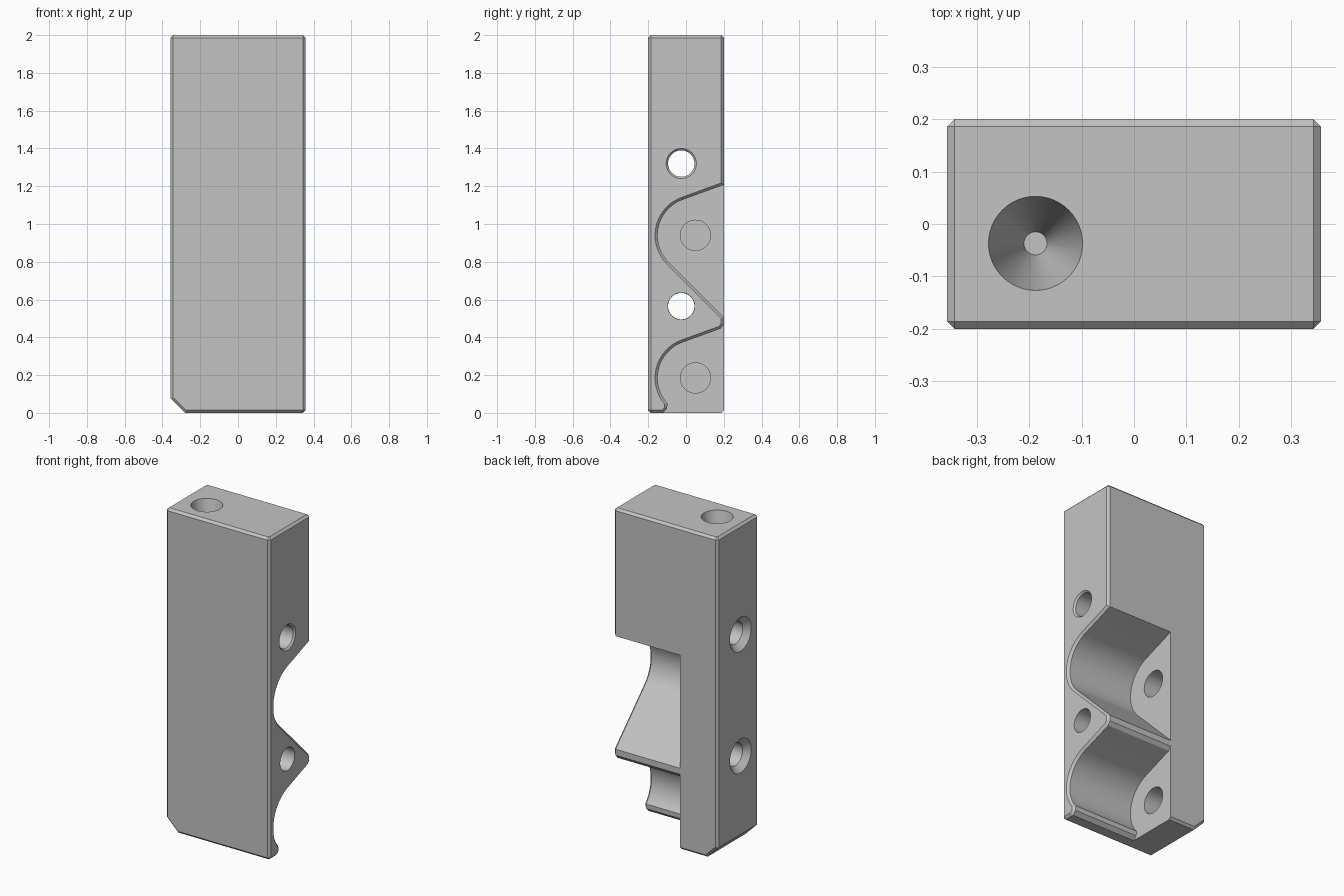
import bpy, bmesh
from math import cos, sin, radians, tan, pi

if "Cube" in bpy.data.objects:
    bpy.data.objects.remove(bpy.data.objects["Cube"])

HX, HY, TOP = 0.357, 0.2, 2.0      # half width, half depth, height
WALL = -0.10                       # inner face of the side wall
CHAMFER = 0.014
ROLL_Y, ROLL_R = 0.05, 0.2         # cradle arcs
ROLL_Z = (0.94, 0.185)


def make_object(name, bm):
    bmesh.ops.recalc_face_normals(bm, faces=bm.faces)
    mesh = bpy.data.meshes.new(name)
    bm.to_mesh(mesh)
    bm.free()
    obj = bpy.data.objects.new(name, mesh)
    bpy.context.collection.objects.link(obj)
    return obj


def loft(name, rings):
    """Closed solid through rings that share a point count."""
    bm = bmesh.new()
    loops = [[bm.verts.new(p) for p in ring] for ring in rings]
    n = len(loops[0])
    for a, b in zip(loops, loops[1:]):
        for i in range(n):
            j = (i + 1) % n
            bm.faces.new((a[i], a[j], b[j], b[i]))
    bm.faces.new(loops[0])
    bm.faces.new(loops[-1])
    return make_object(name, bm)


def drill(name, axis, centre, steps, n=48):
    """Turned cutter along an axis; steps are (position, radius)."""
    u, v = centre
    rings = []
    for pos, r in steps:
        pts = [(u + r * cos(2 * pi * i / n), v + r * sin(2 * pi * i / n)) for i in range(n)]
        rings.append([(pos, a, b) if axis == "X" else (a, b, pos) for a, b in pts])
    return loft(name, rings)


def carve(target, cutter):
    cutter.hide_render = True
    mod = target.modifiers.new("carve", "BOOLEAN")
    mod.operation, mod.solver, mod.object = "DIFFERENCE", "EXACT", cutter
    bpy.context.view_layer.objects.active = target
    bpy.ops.object.modifier_apply(modifier=mod.name)
    bpy.data.objects.remove(cutter)


def arc(z, start, end, n=24):
    angles = [radians(start + (end - start) * i / n) for i in range(n + 1)]
    return [(ROLL_Y + ROLL_R * cos(a), z + ROLL_R * sin(a)) for a in angles]


# Block with one clipped lower corner
outline = [(-HX, 0.077), (-0.28, 0), (HX, 0), (HX, TOP), (-HX, TOP)]
block = loft("bracket_block", [[(x, y, z) for x, z in outline] for y in (-HY, HY)])

# Two cradles cut from the back, with a ridge between and a lip below
upper = arc(ROLL_Z[0], 110, 225)
lower = arc(ROLL_Z[1], 110, 222)
far = 0.3
y0, z0 = upper[0]
y1, z1 = upper[-1]
y2, z2 = lower[0]
slope = tan(radians(20))
profile = [(far, z0 + (far - y0) * slope)] + upper
profile += [(0.188, z1 - (0.188 - y1)), (HY, 0.505), (HY, 0.468)]
profile += [(0.183, z2 + (0.183 - y2) * slope)] + lower
profile += [(-0.1, 0.022), (-0.122, 0), (-0.122, -0.1), (far, -0.1)]
# the ridge crest sits flush with the back
carve(block, loft("cradle_cutter", [[(x, y, z) for y, z in profile] for x in (WALL, 0.5)]))

# Chamfer the outer edges
bm = bmesh.new()
bm.from_mesh(block.data)
bmesh.ops.remove_doubles(bm, verts=bm.verts, dist=0.0005)
bmesh.ops.dissolve_limit(bm, angle_limit=0.002, verts=bm.verts, edges=bm.edges)


def outer(edge):
    def on(i, value):
        return all(abs(v.co[i] - value) < 1e-4 for v in edge.verts)
    if on(0, WALL) or len(edge.link_faces) != 2:
        return False
    low_back = on(1, HY) and all(v.co.x < WALL + 0.01 and v.co.z < 0.1 for v in edge.verts)
    return on(0, HX) or on(0, -HX) and not on(2, 0.077) or on(2, TOP) or on(1, -HY) or low_back


bmesh.ops.bevel(bm, geom=[e for e in bm.edges if outer(e)], offset=CHAMFER,
                offset_type="OFFSET", segments=1, affect="EDGES", clamp_overlap=False)
bmesh.ops.recalc_face_normals(bm, faces=bm.faces)
bm.to_mesh(block.data)
bm.free()

# Cross holes, countersunk on the wall side
sink = [(-HX - 0.01, 0.115), (-HX + 0.035, 0.07)]
carve(block, drill("upper_hole", "X", (-0.025, 1.32),
                   sink + [(HX - 0.01, 0.07), (HX + 0.01, 0.09)]))
carve(block, drill("lower_hole", "X", (-0.025, 0.565), sink + [(HX + 0.01, 0.071)]))

# Blind pin holes in the wall, at the centre of each cradle
for z in ROLL_Z:
    carve(block, drill("pin_hole", "X", (ROLL_Y, z), [(-0.22, 0.08), (WALL + 0.02, 0.08)]))

# Tapered hole in the top
carve(block, drill("top_hole", "Z", (-0.188, -0.037), [(1.7, 0.022), (TOP + 0.01, 0.092)]))

# Finish
grey = bpy.data.materials.new("plain_grey")
grey.use_nodes = True
colour = (0.55, 0.55, 0.55, 1)
grey.diffuse_color = colour
grey.node_tree.nodes["Principled BSDF"].inputs["Base Color"].default_value = colour
block.data.materials.clear()
block.data.materials.append(grey)
bpy.ops.object.select_all(action="DESELECT")
block.select_set(True)
bpy.context.view_layer.objects.active = block
bpy.ops.object.shade_smooth_by_angle(angle=radians(25))
